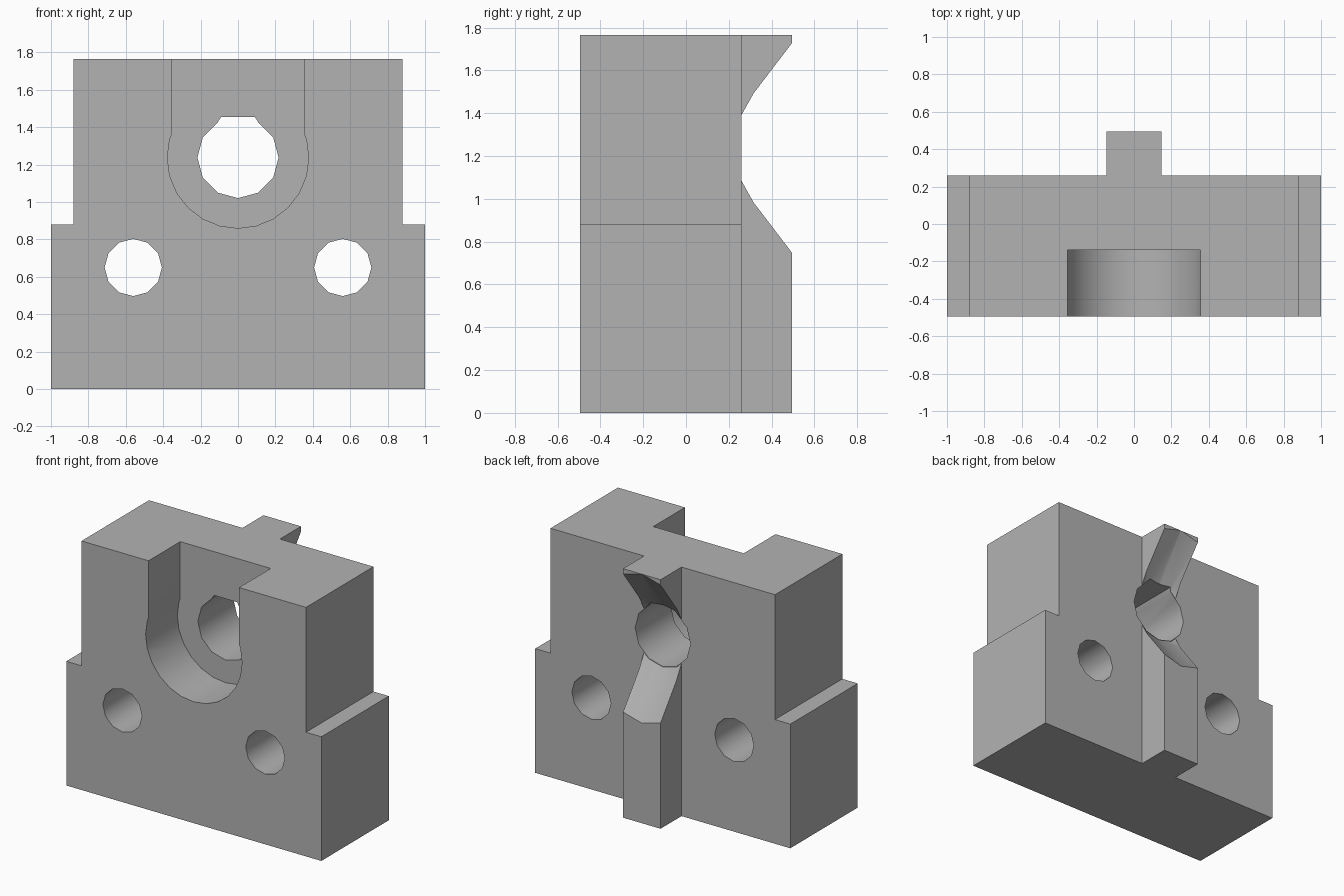
import bpy, bmesh
from math import sin, cos, tau, radians

if "Cube" in bpy.data.objects:
    bpy.data.objects.remove(bpy.data.objects["Cube"])

FRONT, BACK, RIB_BACK = -0.495, 0.26, 0.495
HEIGHT, BORE_Z = 1.765, 1.238

grey = bpy.data.materials.new("plain grey")
grey.use_nodes = True
colour = (0.45, 0.45, 0.45, 1)
grey.diffuse_color = colour
grey.node_tree.nodes["Principled BSDF"].inputs["Base Color"].default_value = colour


def ring(x, z, r, n):
    return [(x + r * sin(tau * i / n), z + r * cos(tau * i / n)) for i in range(n)]


def loft(name, front, back, y0, y1):
    """Solid between two matching x-z outlines at depths y0 and y1."""
    bm = bmesh.new()
    a = [bm.verts.new((x, y0, z)) for x, z in front]
    b = [bm.verts.new((x, y1, z)) for x, z in back]
    bm.faces.new(a)
    bm.faces.new(b[::-1])
    for i in range(len(a)):
        j = (i + 1) % len(a)
        bm.faces.new((a[j], a[i], b[i], b[j]))
    bmesh.ops.recalc_face_normals(bm, faces=bm.faces)
    mesh = bpy.data.meshes.new(name)
    bm.to_mesh(mesh)
    bm.free()
    mesh.materials.append(grey)
    ob = bpy.data.objects.new(name, mesh)
    bpy.context.collection.objects.link(ob)
    return ob


def prism(name, outline, y0, y1):
    return loft(name, outline, outline, y0, y1)


def combine(target, tool, operation):
    bpy.context.view_layer.objects.active = target
    mod = target.modifiers.new(tool.name, 'BOOLEAN')
    mod.object, mod.operation, mod.solver = tool, operation, 'EXACT'
    bpy.ops.object.modifier_apply(modifier=mod.name)
    bpy.data.objects.remove(tool)


# stepped block
half = [(1, 0), (1, 0.88), (0.88, 0.88), (0.88, HEIGHT)]
block = prism("mounting_block", half + [(-x, z) for x, z in half[::-1]], FRONT, BACK)

# rear rib
rib = prism("rear_rib", [(-0.147, 0), (0.147, 0), (0.147, HEIGHT), (-0.147, HEIGHT)],
            BACK - 0.05, RIB_BACK)
combine(block, rib, 'UNION')

# conical notch through the rib
slope = 1.31
cone = loft("cone_cutter", ring(0, BORE_Z, 0.221, 12),
            ring(0, BORE_Z, 0.221 + slope * 0.255, 12), BACK, RIB_BACK + 0.02)
combine(block, cone, 'DIFFERENCE')

# round pocket with a slot open to the top
combine(block, prism("pocket_cutter", ring(0, BORE_Z, 0.378, 24), FRONT - 0.1, -0.14), 'DIFFERENCE')
slot = [(-0.355, BORE_Z), (0.355, BORE_Z), (0.355, 2), (-0.355, 2)]
combine(block, prism("slot_cutter", slot, FRONT - 0.1, -0.14), 'DIFFERENCE')

# central bore, flattened at the top
bore = ring(0, BORE_Z, 0.217, 12)
bore = [(-0.09, BORE_Z + 0.217), (0.09, BORE_Z + 0.217)] + bore[1:]
combine(block, prism("bore_cutter", bore, FRONT, BACK + 0.04), 'DIFFERENCE')

# two bolt holes
for side in (-1, 1):
    hole = prism("bolt_hole_cutter", ring(side * 0.56, 0.65, 0.153, 12), FRONT - 0.1, BACK + 0.1)
    combine(block, hole, 'DIFFERENCE')

# smooth bore walls, crisp edges
bpy.ops.object.select_all(action='DESELECT')
block.select_set(True)
bpy.context.view_layer.objects.active = block
bpy.ops.object.shade_smooth_by_angle(angle=radians(32))
